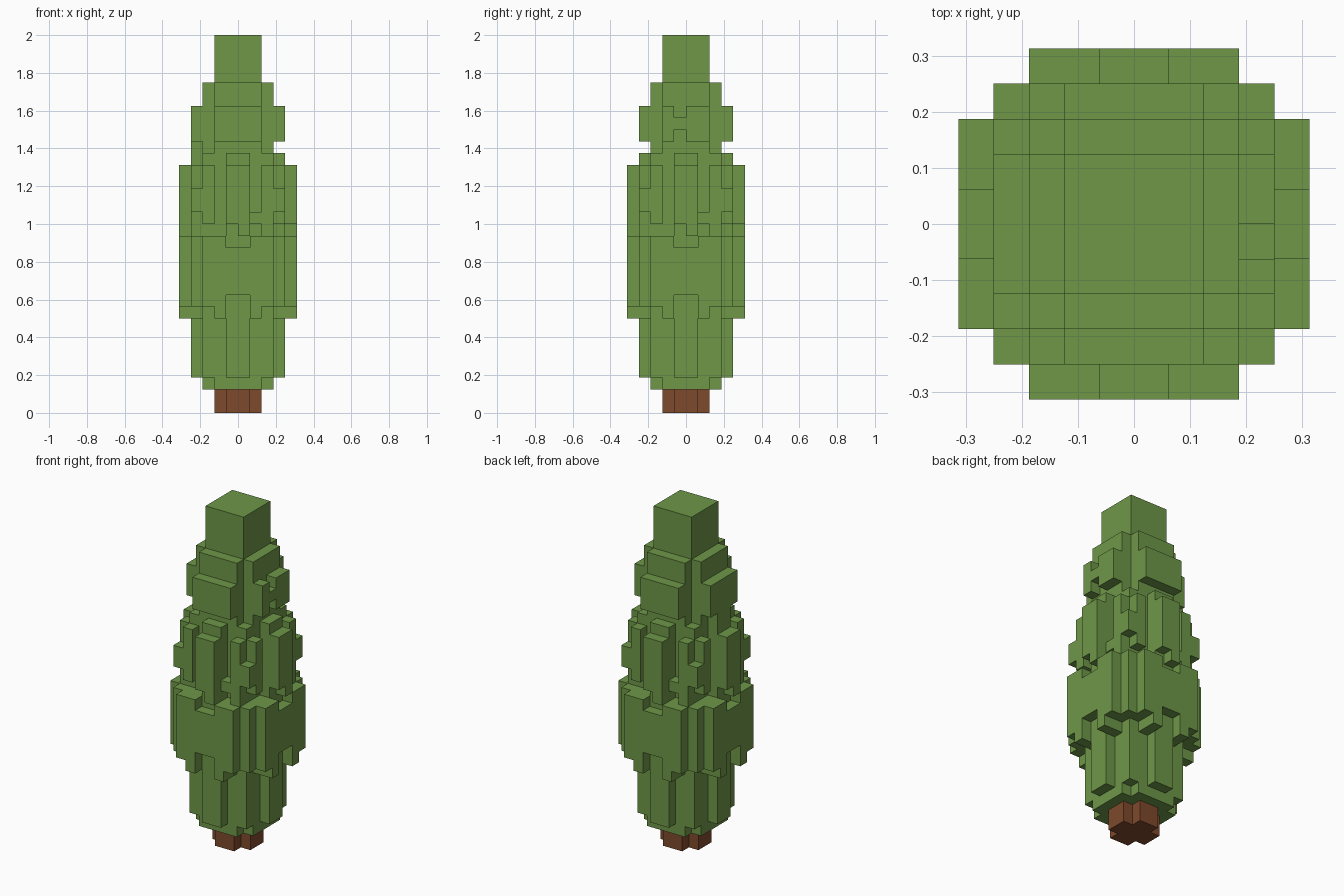
import bpy, bmesh

cube = bpy.data.objects.get("Cube")
if cube:
    bpy.data.objects.remove(cube, do_unlink=True)

U = 1 / 16  # block size


def make_material(name, rgb):
    m = bpy.data.materials.new(name)
    m.use_nodes = True
    m.diffuse_color = (*rgb, 1)
    b = m.node_tree.nodes["Principled BSDF"]
    b.inputs["Base Color"].default_value = (*rgb, 1)
    b.inputs["Roughness"].default_value = 0.9
    return m


leaf = make_material("leaf green", (0.156, 0.310, 0.064))
bark = make_material("bark brown", (0.212, 0.068, 0.026))


def box(x0, x1, y0, y1, z0, z1):
    """Set of grid cells filling a box."""
    return {(x, y, z) for x in range(x0, x1) for y in range(y0, y1) for z in range(z0, z1)}


def square(r, z0, z1):
    return box(-r, r, -r, r, z0, z1)


def cross(r, w, z0, z1):
    return box(-r, r, -w, w, z0, z1) | box(-w, w, -r, r, z0, z1)


def turn(cells, k):
    """Quarter turns: 0 front, 1 +x side, 2 back, 3 -x side."""
    for _ in range(k):
        cells = {(-1 - y, x, z) for x, y, z in cells}
    return cells


def plate(t0, t1, depth, z0, z1):
    """One-cell-thick plate on the front at the given distance from the axis."""
    return box(t0, t1, -depth, -depth + 1, z0, z1)


def around(cells):
    return set().union(*(turn(cells, k) for k in range(4)))


# Trunk: plus-shaped post
trunk = cross(2, 1, 0, 2)

# Lower foliage: skirt, square core, one rib per side
lower = cross(3, 2, 2, 3) | square(3, 3, 8) | around(plate(-1, 1, 4, 3, 8))

# Wide foliage: square core with ragged plates on each side
wide = square(4, 9, 15) | square(3, 8, 9) | around(plate(-2, 2, 4, 8, 9))
ragged = set()
for t, z0, z1 in ((-3, 9, 15), (-2, 8, 15), (-1, 10, 14), (0, 10, 14), (1, 8, 15), (2, 9, 15)):
    ragged |= plate(t, t + 1, 5, z0, z1)
wide |= around(ragged)

# Middle foliage: core, tall ribs, thin side strips and corner blocks
middle = square(3, 15, 22)
rib = plate(-1, 1, 4, 15, 22) | plate(-1, 0, 5, 16, 21) | plate(0, 1, 5, 15, 21)
strips = plate(-3, -2, 4, 16, 21) | plate(2, 3, 4, 15, 21) | plate(1, 2, 4, 16, 17)
middle |= around(rib | strips | box(3, 4, -4, -3, 17, 19))

# Upper foliage: plus-shaped core with a plate on each side
upper = cross(3, 2, 22, 28) | around(plate(-2, 2, 4, 23, 26))
upper -= turn(plate(-1, 0, 4, 25, 26) | plate(-1, 0, 4, 23, 24), 1)
upper |= turn(plate(-1, 1, 4, 22, 23), 3)

# Tip: plain block
tip = square(2, 28, 32)

solid = trunk | lower | wide | middle | upper | tip

# Cell faces: outward direction and counter-clockwise corners
SIDES = (
    ((1, 0, 0), ((1, 0, 0), (1, 1, 0), (1, 1, 1), (1, 0, 1))),
    ((-1, 0, 0), ((0, 0, 0), (0, 0, 1), (0, 1, 1), (0, 1, 0))),
    ((0, 1, 0), ((0, 1, 0), (0, 1, 1), (1, 1, 1), (1, 1, 0))),
    ((0, -1, 0), ((0, 0, 0), (1, 0, 0), (1, 0, 1), (0, 0, 1))),
    ((0, 0, 1), ((0, 0, 1), (1, 0, 1), (1, 1, 1), (0, 1, 1))),
    ((0, 0, -1), ((0, 0, 0), (0, 1, 0), (1, 1, 0), (1, 0, 0))),
)


def build(name, cells, material):
    """Mesh of the exposed cell faces, with flat regions merged."""
    bm = bmesh.new()
    verts = {}
    for c in sorted(cells):
        for d, corners in SIDES:
            if tuple(a + b for a, b in zip(c, d)) in solid:
                continue
            loop = []
            for k in corners:
                p = tuple(a + b for a, b in zip(c, k))
                if p not in verts:
                    verts[p] = bm.verts.new([v * U for v in p])
                loop.append(verts[p])
            bm.faces.new(loop)
    bmesh.ops.dissolve_limit(bm, angle_limit=0.01, verts=bm.verts[:], edges=bm.edges[:])
    mesh = bpy.data.meshes.new(name)
    bm.to_mesh(mesh)
    bm.free()
    mesh.materials.append(material)
    bpy.context.collection.objects.link(bpy.data.objects.new(name, mesh))


build("trunk", trunk, bark)
build("lower_foliage", lower, leaf)
build("wide_foliage", wide, leaf)
build("middle_foliage", middle, leaf)
build("upper_foliage", upper, leaf)
build("tip_foliage", tip, leaf)
